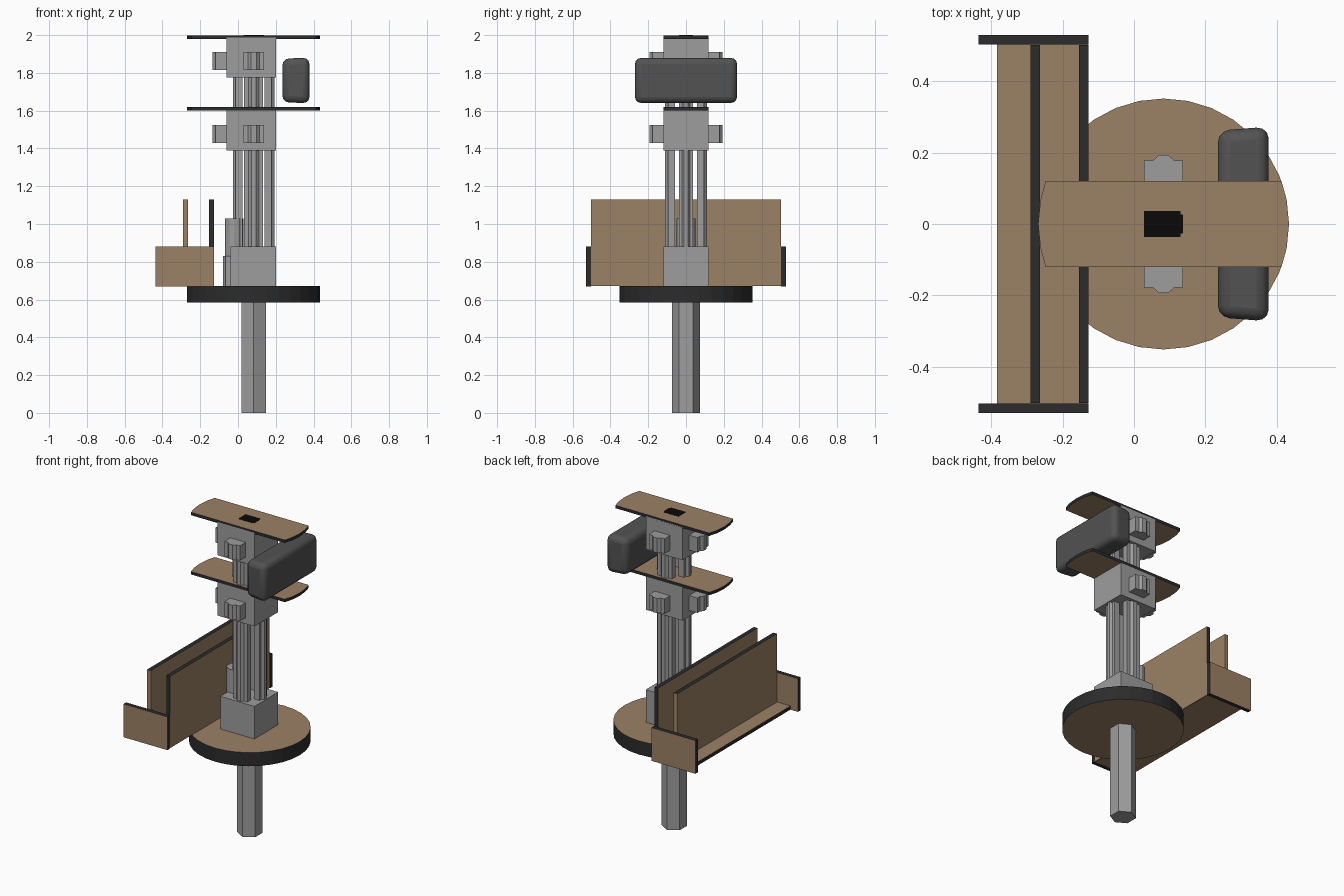
import bpy, bmesh, math

if "Cube" in bpy.data.objects:
    bpy.data.objects.remove(bpy.data.objects["Cube"])

def mat(name, c):
    m = bpy.data.materials.new(name)
    m.diffuse_color = (*c, 1)
    m.use_nodes = True
    m.node_tree.nodes["Principled BSDF"].inputs["Base Color"].default_value = m.diffuse_color
    return m

GREY = mat("metal_grey", (0.34, 0.34, 0.34))
TAN = mat("wood_tan", (0.33, 0.22, 0.13))
EDGE = mat("dark_edge", (0.025, 0.025, 0.025))
PAD = mat("pad_grey", (0.085, 0.085, 0.085))
BLACK = mat("black", (0.003, 0.003, 0.003))
CX, R = 0.083, 0.352          # column axis and disc radius

def finish(name, bm, mats, axes=None):
    """Make the object; with axes, faces pointing along those axes keep slot 0, others slot 1."""
    bmesh.ops.recalc_face_normals(bm, faces=bm.faces)
    bm.normal_update()
    if axes is not None:
        for f in bm.faces:
            main = max(range(3), key=lambda i: abs(f.normal[i]))
            f.material_index = 0 if "xyz"[main] in axes else 1
    me = bpy.data.meshes.new(name)
    bm.to_mesh(me)
    bm.free()
    for m in mats:
        me.materials.append(m)
    ob = bpy.data.objects.new(name, me)
    bpy.context.collection.objects.link(ob)
    return ob

def prism(name, pts, z0, z1, mats, axes=None):
    bm = bmesh.new()
    lo = [bm.verts.new((x, y, z0)) for x, y in pts]
    hi = [bm.verts.new((x, y, z1)) for x, y in pts]
    bm.faces.new(lo[::-1])
    bm.faces.new(hi)
    n = len(pts)
    for i in range(n):
        j = (i + 1) % n
        bm.faces.new((lo[i], lo[j], hi[j], hi[i]))
    return finish(name, bm, mats, axes)

def box(name, x0, x1, y0, y1, z0, z1, mats, axes=None):
    return prism(name, [(x0, y0), (x1, y0), (x1, y1), (x0, y1)], z0, z1, mats, axes)

def ring(n, r, cx=CX, phase=0.0):
    return [(cx + r * math.cos(phase + 2 * math.pi * i / n),
             r * math.sin(phase + 2 * math.pi * i / n)) for i in range(n)]

def lug(name, angle, r0, r1, bump, half, z0, z1):
    """Bar with a raised rib on its outer side, placed around the column axis."""
    prof = [(r0, -half), (r1, -half), (r1, -half * .55), (bump, -half * .25),
            (bump, half * .25), (r1, half * .55), (r1, half), (r0, half)]
    c, s = round(math.cos(angle)), round(math.sin(angle))
    prism(name, [(CX + u * c - v * s, u * s + v * c) for u, v in prof], z0, z1, [GREY])

# ground post and round platform
prism("post", ring(6, 0.075, phase=math.pi / 2), 0, 0.6, [GREY])
prism("round_platform", ring(32, R), 0.585, 0.672, [TAN, EDGE], "z")

# column blocks
box("base_block", -0.04, 0.2, -0.12, 0.12, 0.67, 0.88, [GREY])
for i, z in enumerate((1.39, 1.775)):
    box(f"column_block_{i}", -0.06, 0.2, -0.12, 0.12, z, z + 0.212, [GREY])
    for k in (1, 2, 3):
        a = k * math.pi / 2
        d = 0.025 if k == 2 else 0
        lug(f"block_lug_{i}_{k}", a, 0.11, 0.178 + d, 0.193 + d, 0.055, z + 0.04, z + 0.135)

# four column rods
for k in range(4):
    lug(f"column_rod_{k}", k * math.pi / 2, 0.058, 0.095, 0.11,
        0.05 if k % 2 else 0.038, 0.85, 1.8)

# stub and lug beside the base block
prism("stub", ring(12, 0.05, -0.02), 0.67, 1.03, [GREY])
lug("base_lug", math.pi, 0.12, 0.15, 0.163, 0.055, 0.67, 0.83)

# two long plates with ends cut from the platform circle
half = math.asin(0.12 / R)
steps = [-half, -math.pi / 16 * 0.99 if half > math.pi / 16 else -half * .5,
         0, math.pi / 16 * 0.99 if half > math.pi / 16 else half * .5, half]
outline = [(CX + R * math.cos(a + o), R * math.sin(a + o)) for o in (0, math.pi) for a in steps]
for i, z in enumerate((1.602, 1.98)):
    prism(f"long_plate_{i}", outline, z, z + 0.0185, [TAN, EDGE], "z")

# black slot on the top plate
box("top_slot", 0.028, 0.13, -0.037, 0.037, 1.995, 2.0, [BLACK])
box("top_slot_wide", 0.028, 0.138, -0.027, 0.027, 1.995, 1.9995, [BLACK])

# padded cushion, narrower on its inner side
bm = bmesh.new()
bmesh.ops.create_cube(bm, size=1)
for v in bm.verts:
    inner = v.co.x < 0
    v.co = (0.235 if inner else 0.378,
            math.copysign(0.262 if inner else 0.273, v.co.y),
            1.76 + math.copysign(0.115 if inner else 0.121, v.co.z))
cushion = finish("cushion", bm, [PAD])
b = cushion.modifiers.new("round", 'BEVEL')
b.width, b.segments, b.limit_method = 0.034, 3, 'NONE'
bpy.context.view_layer.objects.active = cushion
cushion.select_set(True)
bpy.ops.object.shade_smooth_by_angle(angle=math.radians(50))

# side tray: floor, two upright boards and end boards
box("tray_floor", -0.385, -0.13, -0.505, 0.505, 0.671, 0.694, [TAN, EDGE], "z")
box("outer_board", -0.29, -0.264, -0.502, 0.502, 0.69, 1.13, [TAN, EDGE], "xy")
box("inner_board", -0.154, -0.128, -0.502, 0.502, 0.672, 1.13, [TAN, EDGE], "x")
for n, s in (("front", -1), ("back", 1)):
    box(f"tray_end_{n}", -0.437, -0.127, min(s * .504, s * .53), max(s * .504, s * .53),
        0.67, 0.882, [TAN, EDGE], "y")
